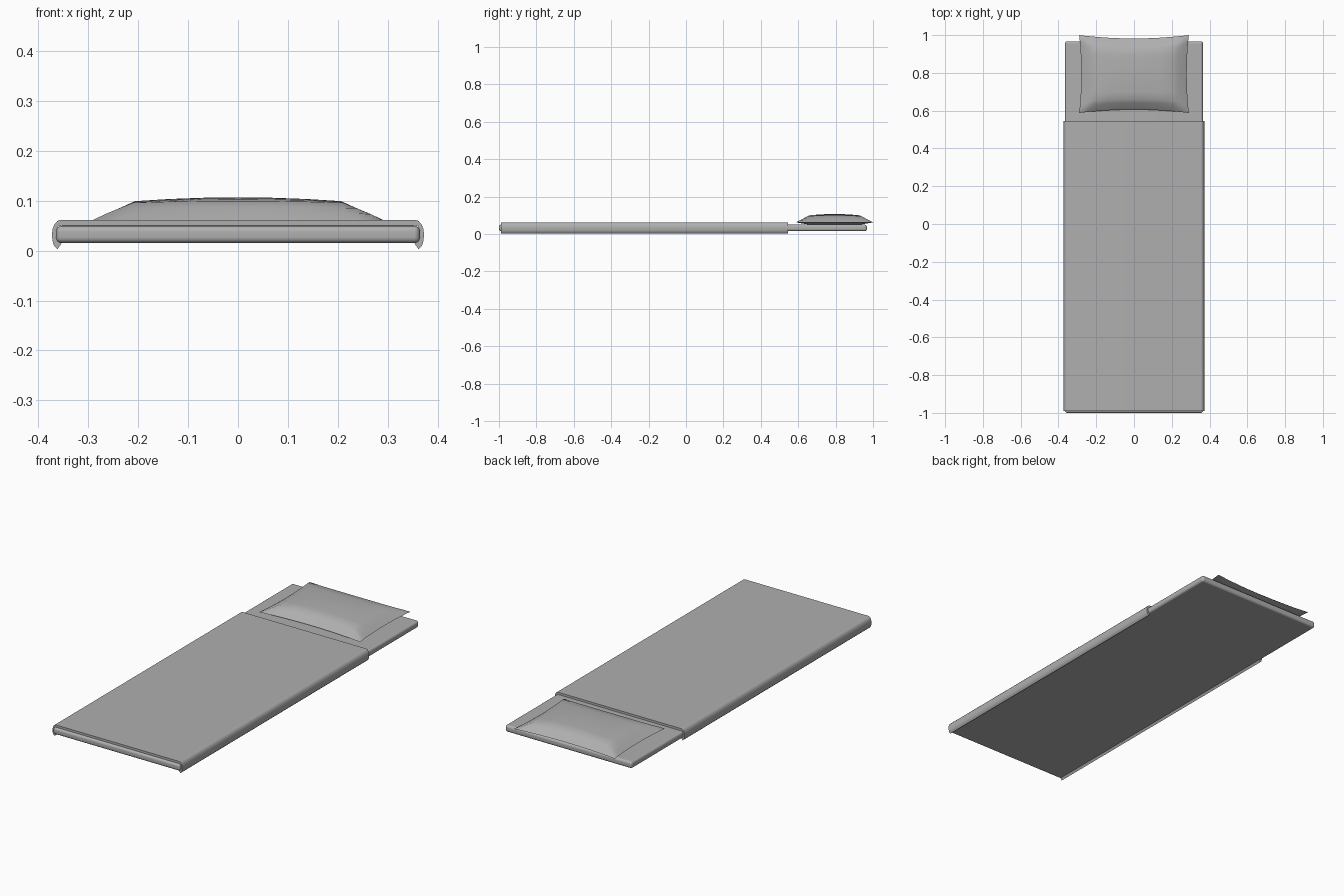
import bpy, bmesh

if "Cube" in bpy.data.objects:
    bpy.data.objects.remove(bpy.data.objects["Cube"])

# Dark grey cloth shared by all parts
cloth = bpy.data.materials.new("grey_cloth")
cloth.diffuse_color = (0.43, 0.43, 0.43, 1)
cloth.use_nodes = True
cloth.node_tree.nodes["Principled BSDF"].inputs["Base Color"].default_value = cloth.diffuse_color


def make_object(name, bm, angle=0.65, weighted=False):
    bmesh.ops.recalc_face_normals(bm, faces=bm.faces)
    mesh = bpy.data.meshes.new(name)
    bm.to_mesh(mesh)
    bm.free()
    mesh.materials.append(cloth)
    ob = bpy.data.objects.new(name, mesh)
    bpy.context.collection.objects.link(ob)
    bpy.ops.object.select_all(action='DESELECT')
    ob.select_set(True)
    bpy.context.view_layer.objects.active = ob
    bpy.ops.object.shade_smooth_by_angle(angle=angle)
    if weighted:  # keeps the large faces flat next to the rounded edges
        ob.modifiers.new("flat_tops", 'WEIGHTED_NORMAL').keep_sharp = True
    return ob


# Mattress: thin slab with rounded edges
bm = bmesh.new()
bmesh.ops.create_cube(bm, size=1)
for v in bm.verts:
    v.co.x *= 0.73
    v.co.y = v.co.y * 1.967 - 0.0165
    v.co.z = v.co.z * 0.035 + 0.0325
bmesh.ops.bevel(bm, geom=bm.edges[:], offset=0.012, segments=4, profile=0.5,
                affect='EDGES')
make_object("mattress", bm, weighted=True)

# Blanket: draped cross-section swept along the mattress, open at both ends
outer = [(0.355, 0.062), (0.362, 0.0595), (0.368, 0.053), (0.3715, 0.044),
         (0.373, 0.034), (0.372, 0.020), (0.369, 0.010), (0.362, 0.003)]
inner = [(0.354, 0.014), (0.362, 0.019), (0.3655, 0.028), (0.3655, 0.040),
         (0.360, 0.049), (0.352, 0.0505)]
half = outer + inner
section = half + [(-x, z) for x, z in reversed(half)]
bm = bmesh.new()
face = bm.faces.new([bm.verts.new((x, -0.99, z)) for x, z in section])
ext = bmesh.ops.extrude_face_region(bm, geom=[face], use_keep_orig=True)
new = [g for g in ext["geom"] if isinstance(g, bmesh.types.BMVert)]
bmesh.ops.translate(bm, verts=new, vec=(0, 1.535, 0))
# The inner lining edge closes the profile between the two top faces
make_object("blanket", bm, weighted=True)

# Pillow: two puffed grids joined at a seam that pulls out to pointed corners
HX, HY, CY, SEAM = 0.29, 0.206, 0.794, 0.062
half_u = [0, 0.25, 0.5, 0.74, 0.83, 0.92, 1]
half_v = [0, 0.25, 0.5, 0.72, 0.81, 0.91, 1]
# puff height at each station, rising from the seam to the plateau
rise = [1, 1, 1, 1, 0.70, 0.37, 0]


def mirrored(vals, sign=1):
    return [sign * v for v in reversed(vals[1:])] + vals


us, vs, rs = mirrored(half_u, -1), mirrored(half_v, -1), mirrored(rise)
bm = bmesh.new()
for side, slope, crown in ((1, 0.031, 0.014), (-1, 0.010, 0.002)):
    rows = []
    for v, rv in zip(vs, rs):
        row = []
        for u, ru in zip(us, rs):
            x = u * (HX - 0.011 * (1 - v * v))
            y = CY + v * (HY - 0.018 * (1 - u * u))
            puff = slope * min(ru, rv) + crown * (1 - u * u) * (1 - v * v)
            row.append(bm.verts.new((x, y, SEAM + side * puff)))
        rows.append(row)
    for a, b in zip(rows, rows[1:]):
        for i in range(len(us) - 1):
            bm.faces.new((a[i], a[i + 1], b[i + 1], b[i]))
bmesh.ops.remove_doubles(bm, verts=bm.verts, dist=0.0001)
make_object("pillow", bm)
